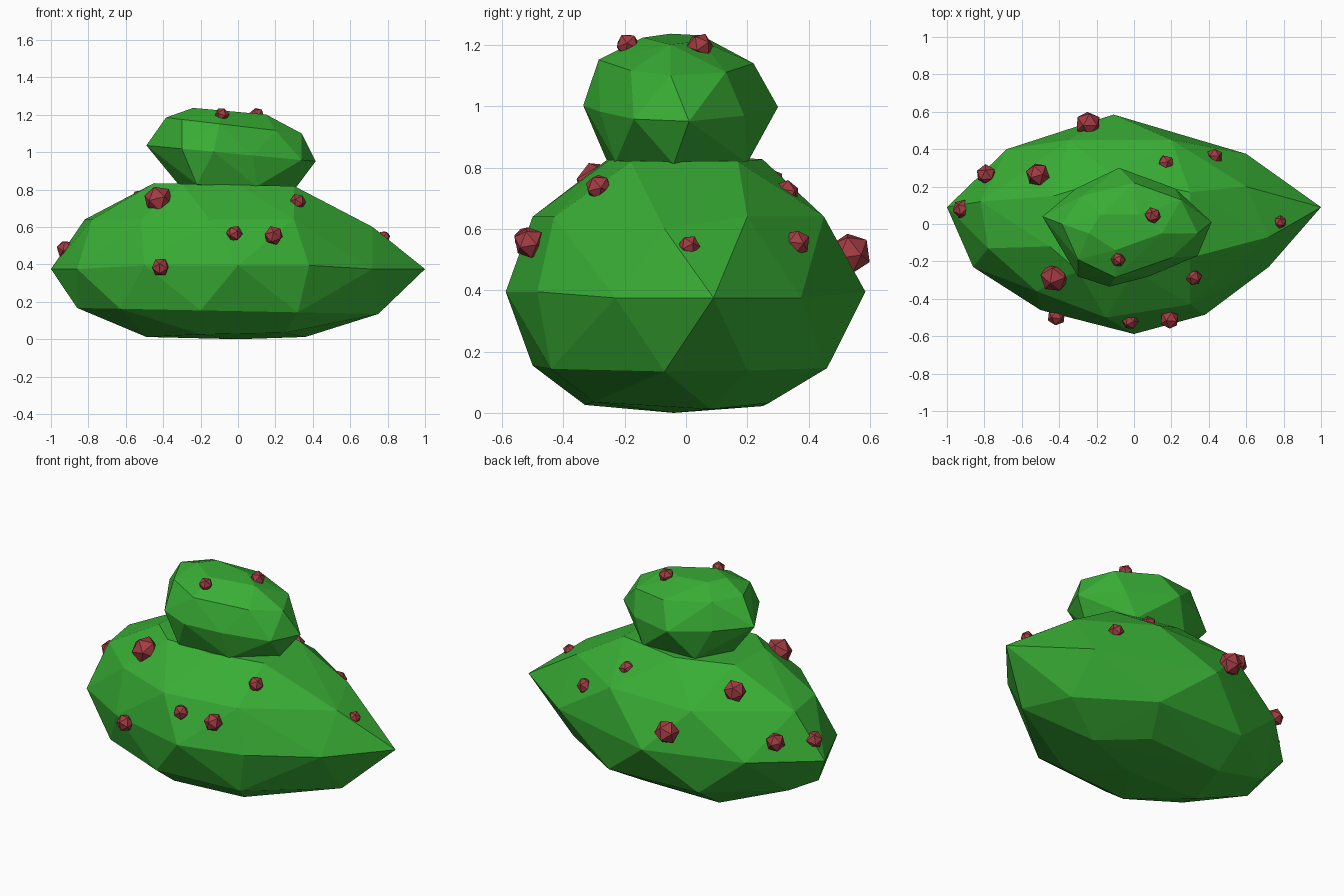
import bpy, bmesh, random
from mathutils import Euler

if "Cube" in bpy.data.objects:
    bpy.data.objects.remove(bpy.data.objects["Cube"])

random.seed(4)


def material(name, color):
    m = bpy.data.materials.new(name)
    m.diffuse_color = (*color, 1)
    m.use_nodes = True
    m.node_tree.nodes["Principled BSDF"].inputs["Base Color"].default_value = m.diffuse_color
    return m


def finish(bm, name, mat):
    bmesh.ops.recalc_face_normals(bm, faces=bm.faces)
    mesh = bpy.data.meshes.new(name)
    bm.to_mesh(mesh)
    bm.free()
    mesh.materials.append(mat)
    obj = bpy.data.objects.new(name, mesh)
    bpy.context.collection.objects.link(obj)
    return obj


def faceted_clump(name, rings, mat):
    """Convex low-poly clump; each ring is (height, tilt along x, outline points)."""
    bm = bmesh.new()
    for z, tilt, outline in rings:
        for x, y in outline:
            bm.verts.new((x, y, z + tilt * x))
    hull = bmesh.ops.convex_hull(bm, input=bm.verts)
    loose = set(hull["geom_interior"] + hull["geom_unused"])
    loose = [v for v in loose if isinstance(v, bmesh.types.BMVert)]
    bmesh.ops.delete(bm, geom=loose, context='VERTS')
    return finish(bm, name, mat)


leaf = material("leaf_green", (0.04, 0.42, 0.035))
red = material("berry_red", (0.36, 0.045, 0.055))

# Wide lower foliage, pointed at both ends
faceted_clump("lower_foliage", [
    (0.0, 0, [(0, -.04)]),
    (0.03, 0.02, [(-.2, -.33), (.25, -.3), (.1, .27), (-.4, .25)]),
    (0.012, 0, [(-.49, -.05), (.36, .08)]),
    (0.15, -0.02, [(-.86, -.05), (-.63, -.33), (-.2, -.5), (.32, -.44),
                   (.75, -.07), (.62, .2), (.2, .46), (-.4, .45), (-.8, .15)]),
    (0.375, 0, [(-1, .09), (1, .09), (-.86, -.23), (.72, -.23), (.6, .375)]),
    (0.395, 0, [(-.5, -.46), (0, -.588), (.38, -.485), (-.11, .585), (-.68, .4)]),
    (0.64, 0, [(-.82, .12), (-.78, -.13), (-.52, -.36), (-.15, -.5), (.3, -.43),
               (.2, .45), (-.35, .45), (.6, .2)]),
    (0.60, 0, [(.72, -.07)]),
    (0.825, -0.02, [(-.45, -.12), (-.3, -.25), (0, -.25), (.3, -.18),
                    (.3, .17), (-.1, .25), (-.43, .15)]),
], leaf)

# Smaller tilted foliage on top
faceted_clump("upper_foliage", [
    (0.78, 0, [(0, 0)]),
    (0.82, -0.03, [(-.32, 0), (-.22, -.26), (.1, -.23), (.31, -.04),
                   (.15, .2), (-.2, .2)]),
    (0.99, -0.094, [(-.49, .04), (-.31, .19), (-.08, .3), (.22, .19), (.415, .01),
                    (.34, -.17), (.08, -.28), (-.13, -.335), (-.3, -.28)]),
    (1.14, -0.117, [(-.385, 0), (-.3, -.19), (-.1, -.285), (.2, -.18),
                    (.34, -.05), (.25, .13), (0, .22), (-.28, .15)]),
    (1.215, -0.09, [(-.24, -.05), (-.1, -.14), (.15, -.05), (.02, .05), (-.18, .05)]),
], leaf)

# Berries: x, y, z, radius
front_berries = [
    (-.425, -.285, .745, .08), (-.02, -.52, .565, .045), (.19, -.51, .555, .053),
    (.32, -.285, .735, .045), (-.415, -.495, .385, .05),
]
back_berries = [
    (-.245, .535, .52, .07), (-.515, .265, .74, .065), (.17, .325, .715, .046),
    (.43, .36, .555, .046), (-.79, .265, .5, .055),
]
side_and_top_berries = [
    (-.92, .08, .48, .052), (.78, .01, .545, .036),
    (-.085, -.19, 1.2, .04), (.1, .045, 1.195, .045),
]
for i, (x, y, z, r) in enumerate(front_berries + back_berries + side_and_top_berries):
    bm = bmesh.new()
    bmesh.ops.create_icosphere(bm, subdivisions=1, radius=r)
    berry = finish(bm, f"berry_{i + 1}", red)
    berry.location = (x, y, z)
    berry.rotation_euler = Euler([random.uniform(0, 3) for _ in range(3)])
